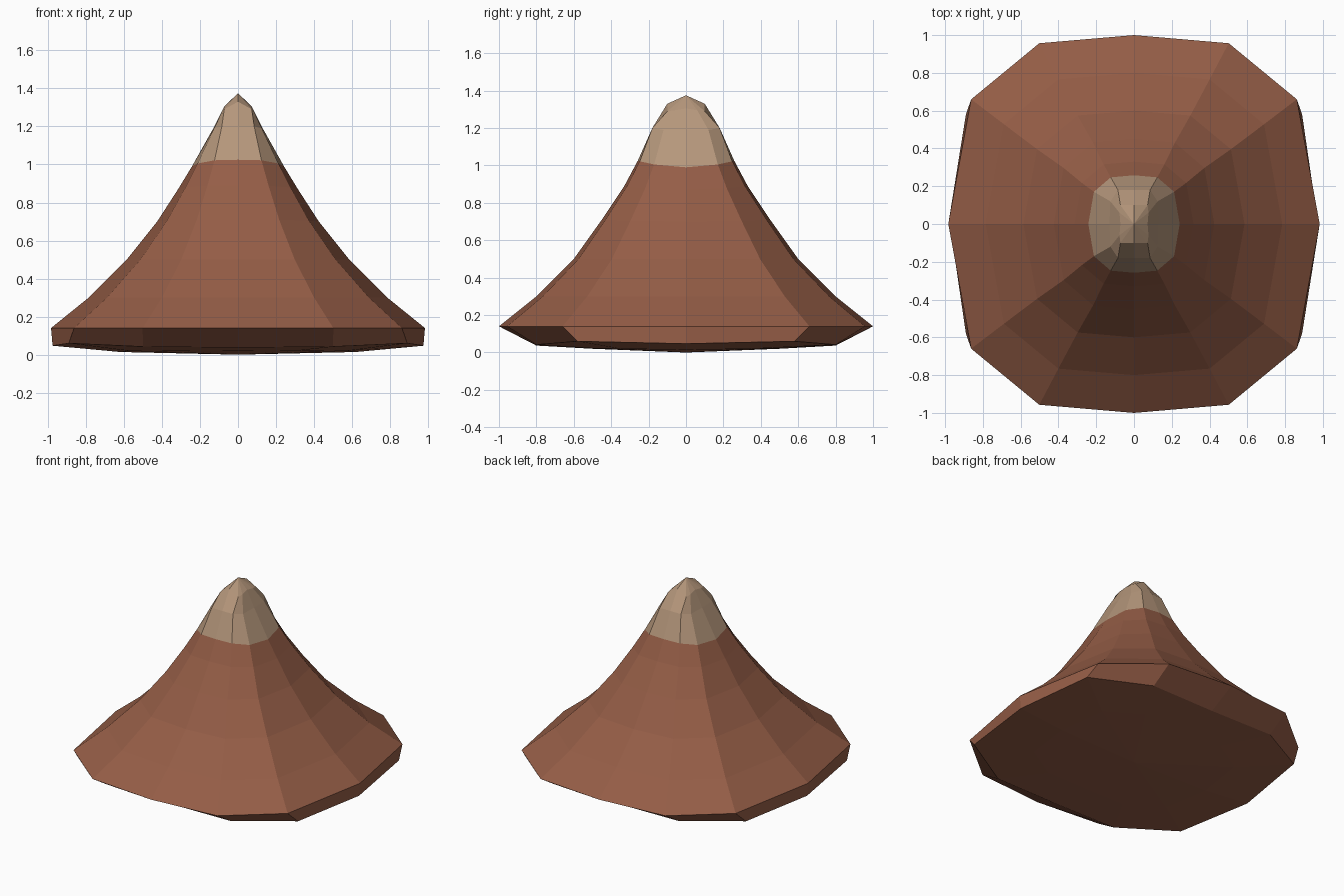
import bpy, bmesh

if "Cube" in bpy.data.objects:
    bpy.data.objects.remove(bpy.data.objects["Cube"])


def material(name, rgb):
    m = bpy.data.materials.new(name)
    m.diffuse_color = (*rgb, 1)
    m.use_nodes = True
    m.node_tree.nodes["Principled BSDF"].inputs["Base Color"].default_value = m.diffuse_color
    return m


def mirror_ring(quadrant):
    """Four points from +x to +y, mirrored into a closed 12-point ring."""
    a, b, c, d = quadrant
    flip = lambda p, sx, sy: (p[0] * sx, p[1] * sy, p[2])
    return [a, b, c, d, flip(c, -1, 1), flip(b, -1, 1), flip(a, -1, 1),
            flip(b, -1, -1), flip(c, -1, -1), flip(d, 1, -1),
            flip(c, 1, -1), flip(b, 1, -1)]


def slope_ring(rx, ry, z, lift=0.0):
    """Rounded-square slope section; lift raises the front and back."""
    dirs = [(1, 0), (0.877, 0.66), (0.51, 0.957), (0, 1)]
    return mirror_ring([(rx * x, ry * y, z + lift * y * y) for x, y in dirs])


def loft(name, rings, mat, bottom=None, top=None):
    bm = bmesh.new()
    loops = [[bm.verts.new(p) for p in ring] for ring in rings]
    n = len(loops[0])
    for lo, hi in zip(loops, loops[1:]):
        for i in range(n):
            j = (i + 1) % n
            bm.faces.new((lo[i], lo[j], hi[j], hi[i]))
    for tip, loop, up in ((bottom, loops[0], False), (top, loops[-1], True)):
        if tip:
            v = bm.verts.new(tip)
            for i in range(n):
                a, b = loop[i], loop[(i + 1) % n]
                bm.faces.new((a, b, v) if up else (b, a, v))
    me = bpy.data.meshes.new(name)
    bm.to_mesh(me)
    bm.free()
    me.materials.append(mat)
    ob = bpy.data.objects.new(name, me)
    bpy.context.collection.objects.link(ob)
    return ob


rock = material("red brown rock", (0.300, 0.110, 0.062))
pale = material("pale summit", (0.465, 0.310, 0.200))

# Shared boundary between slopes and summit
snow_line = slope_ring(0.242, 0.258, 0.99, 0.035)

# Mountain body: shallow underside, chamfered rim, concave slopes
under = mirror_ring([(0.62, 0, 0.014), (0.57, 0.35, 0.02),
                     (0.32, 0.5, 0.022), (0, 0.5, 0.02)])
foot = mirror_ring([(0.975, 0, 0.047), (0.89, 0.58, 0.06),
                    (0.5, 0.8, 0.042), (0, 0.8, 0.037)])
slopes = [slope_ring(*p) for p in (
    (0.983, 1.0, 0.14), (0.785, 0.80, 0.30), (0.585, 0.60, 0.50),
    (0.425, 0.45, 0.70, 0.01), (0.315, 0.33, 0.87, 0.02))]
loft("mountain_slopes", [under, foot] + slopes + [snow_line], rock,
     bottom=(0, 0, 0))

# Summit cap: narrows into a short faceted peak
shoulder = mirror_ring([(0.13, 0, 1.19), (0.125, 0.12, 1.19),
                        (0.085, 0.18, 1.20), (0, 0.18, 1.20)])
crown = mirror_ring([(0.072, 0, 1.305), (0.077, 0.06, 1.295),
                     (0.072, 0.1, 1.29), (0, 0.1, 1.33)])
loft("summit_cap", [snow_line, shoulder, crown], pale, top=(0, 0, 1.375))
